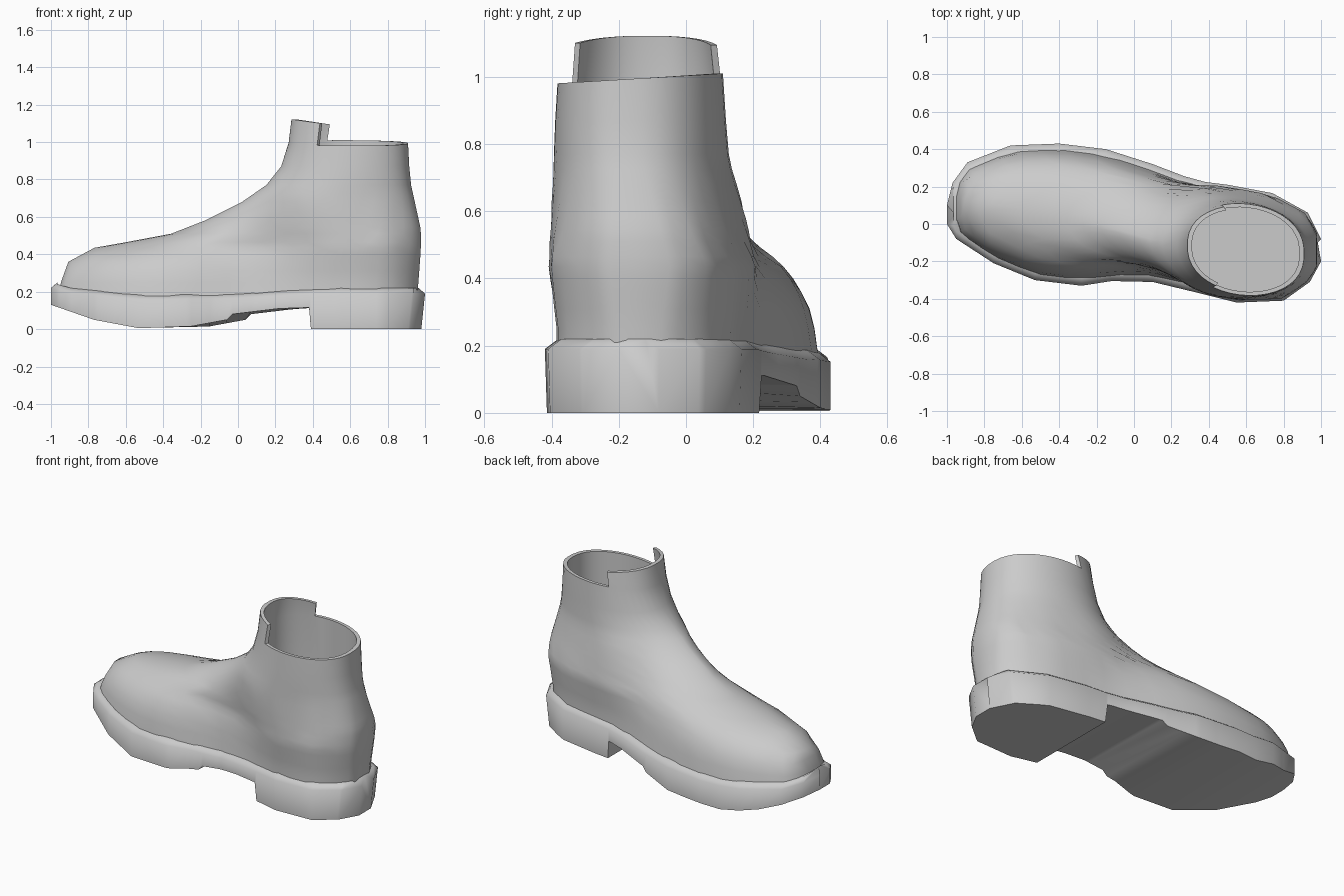
import bpy, bmesh, math

cube = bpy.data.objects.get("Cube")
if cube:
    bpy.data.objects.remove(cube, do_unlink=True)

grey = bpy.data.materials.new("plain grey")
grey.use_nodes = True
grey.diffuse_color = (.6, .6, .6, 1)
grey.node_tree.nodes["Principled BSDF"].inputs["Base Color"].default_value = grey.diffuse_color


def interp(table, x):
    """Piecewise linear lookup, clamped at both ends."""
    if x <= table[0][0]:
        return table[0][1]
    for (xa, ya), (xb, yb) in zip(table, table[1:]):
        if x <= xb:
            return ya + (yb - ya) * (x - xa) / (xb - xa)
    return table[-1][1]


def finish(name, bm, angle):
    bmesh.ops.recalc_face_normals(bm, faces=bm.faces[:])
    mesh = bpy.data.meshes.new(name)
    bm.to_mesh(mesh)
    bm.free()
    mesh.materials.append(grey)
    obj = bpy.data.objects.new(name, mesh)
    bpy.context.collection.objects.link(obj)
    bpy.ops.object.select_all(action='DESELECT')
    obj.select_set(True)
    bpy.context.view_layer.objects.active = obj
    bpy.ops.object.shade_smooth_by_angle(angle=math.radians(angle))


def bridge(bm, a, b):
    """Join two closed loops of equal length with quads."""
    n = len(a)
    for i in range(n):
        j = (i + 1) % n
        bm.faces.new((a[i], a[j], b[j], b[i]))


# Plan outline of the sole: near side and far side
near = [(-1, 0), (-.95, -.08), (-.75, -.21), (-.53, -.3), (-.28, -.33), (-.12, -.305),
        (.1, -.31), (.35, -.37), (.55, -.42), (.8, -.41), (.94, -.31), (1, -.2)]
far = [(-1, .1), (-.97, .22), (-.89, .33), (-.66, .42), (-.4, .43), (-.15, .4),
       (.1, .32), (.27, .255), (.38, .225), (.5, .21), (.74, .165), (.93, .06), (1, -.08)]
# Underside with arch, and welt height
under = [(-1, .13), (-.77, .05), (-.53, .005), (-.25, .015), (-.06, .05), (-.03, .08), (.22, .11), (.37, .115)]
welt = [(-1, .23), (-.9, .2), (-.5, .16), (0, .17), (.45, .2)]
# Instep silhouette as (height, front x), back silhouette, leg half width
instep = [(.15, -.96), (.25, -.95), (.36, -.91), (.435, -.77), (.465, -.6), (.51, -.36), (.58, -.18),
          (.68, .02), (.77, .15), (.87, .23), (1, .27), (1.12, .285)]
back = [(.15, .96), (.42, .98), (.53, .98), (.8, .92), (1, .91)]
leg = [(.5, .285), (.7, .263), (1, .245)]
crest = [(x, z) for z, x in instep] + [(.35, 1.5), (.45, 3)]
ANKLE = .62

# Sole: cross sections lofted from toe to heel, with a step at the heel breast
bm = bmesh.new()
sections = []
for x in sorted({x for x, _ in near + far + under} | {.04, .07, .39}):
    lo, hi, top = interp(near, x), interp(far, x), interp(welt, x)
    heel = x > .38
    z_near = 0 if heel else interp(under, x)
    z_far = 0 if heel else interp(under, x - .1 if x > -.3 else x)
    mid = (lo + hi) / 2
    half = (hi - lo) / 2 * (.98 if heel else 1)
    bottom_x = x - .02 * (x > .9)
    ledge_x = max(-.965, min(.965, x))
    sections.append([bm.verts.new(p) for p in (
        (bottom_x, mid - half, z_near), (x, lo, top - .01), (ledge_x, lo + .04, top + .02),
        (ledge_x, hi - .04, top + .02), (x, hi, top - .01), (bottom_x, mid + half, z_far))])
for a, b in zip(sections, sections[1:]):
    bridge(bm, a, b)
bm.faces.new(sections[0])
bm.faces.new(sections[-1])
finish("sole", bm, 70)

# Upper: level rings from the welt to the collar
COUNT = 40


def ring(z):
    xf, xb = interp(instep, z), interp(back, z)
    inset = interp([(.25, .03), (.45, 0)], z)
    blend = interp([(.44, 0), (.75, 1)], z)
    points = []
    for k in range(COUNT):
        t = (k + .5) * math.tau / COUNT
        x = (xf + xb) / 2 - (xb - xf) / 2 * math.cos(t)
        # Keep the rounded heel plan while the back silhouette moves
        plan = x if x < ANKLE else ANKLE + (x - ANKLE) * (.985 - ANKLE) / (xb - ANKLE)
        lo, hi = interp(near, plan) + inset, interp(far, plan) - inset
        # Full, round forefoot turning into a steeper, roof-like instep
        rise = max(0, min(1, (z - .15) / (interp(crest, x) - .15)))
        power = interp([(-.4, 2.05), (0, 1.55), (.2, 1.4)], x)
        foot = (hi - lo) / 2 * (1 - rise ** power) ** (1 / power)
        # Egg shaped shaft, narrower at the front lower down
        taper = interp([(.6, 1.5), (.9, .85)], z) if math.cos(t) > 0 else .85
        shaft = interp(leg, z) * abs(math.sin(t)) ** taper
        half = foot + (shaft - foot) * blend
        foot_mid = (lo + hi) / 2
        mid = foot_mid + (-.137 - .07 * (x - .6) - foot_mid) * blend
        points.append((x, mid + math.copysign(half, math.sin(t)), z))
    return points


def shrunk(co, scale):
    """Pull a point towards the axis of the leg opening."""
    return (.59 + (co[0] - .59) * scale, -.14 + (co[1] + .14) * scale, co[2])


bm = bmesh.new()
levels = [.15, .25, .31, .36, .4, .435, .465, .51, .545, .58, .63, .68, .725, .77, .87]
loops = [[bm.verts.new(p) for p in ring(z)] for z in levels]
collar = [bm.verts.new((x, y, .995 + .06 * (y + .14))) for x, y, z in ring(1)]
for a, b in zip(loops, loops[1:] + [collar]):
    bridge(bm, a, b)

# Lining: straight inner wall down to a flat inner floor
lining = [bm.verts.new(shrunk(v.co, .92)) for v in collar]
floor = [bm.verts.new((v.co.x, v.co.y, .5)) for v in lining]
bridge(bm, lining, floor)
bm.faces.new(floor)

# Collar rim, with a raised tab along the front
tab = {}
for i, v in enumerate(collar):
    x, y, z = v.co
    if x < .46 + .17 * (y + .13):
        top = (x + .015, -.13 + (y + .13) * .96, 1.12 - .14 * (x - .285))
        tab[i] = (bm.verts.new(top), bm.verts.new(shrunk(top, .92)))
for i in range(COUNT):
    j = (i + 1) % COUNT
    if i in tab and j in tab:
        bm.faces.new((collar[i], collar[j], tab[j][0], tab[i][0]))
        bm.faces.new((tab[i][0], tab[j][0], tab[j][1], tab[i][1]))
        bm.faces.new((tab[i][1], tab[j][1], lining[j], lining[i]))
    else:
        bm.faces.new((collar[i], collar[j], lining[j], lining[i]))
        if i in tab or j in tab:
            end = i if i in tab else j
            bm.faces.new((collar[end], lining[end], tab[end][1], tab[end][0]))
finish("upper", bm, 50)
